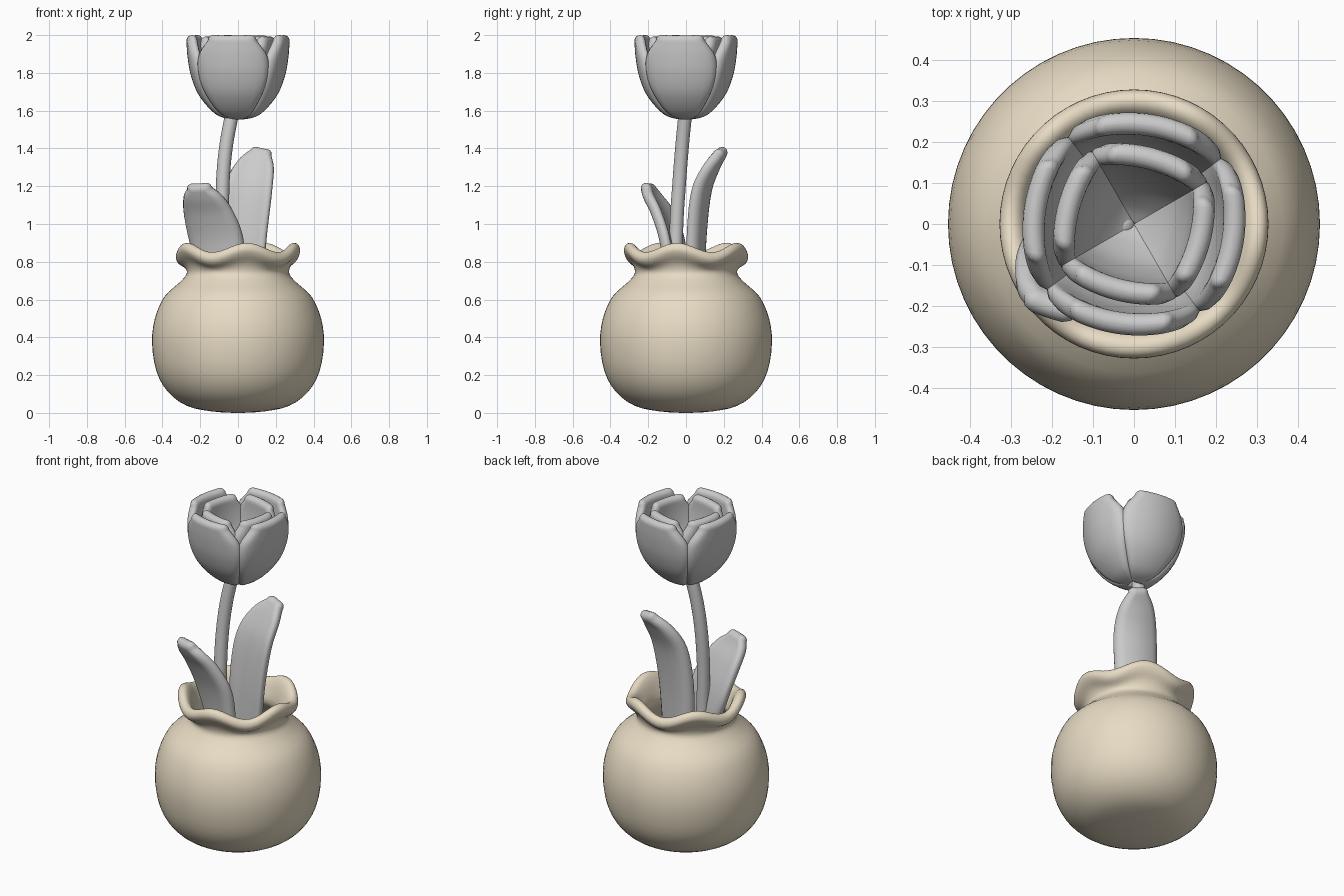
import bpy, bmesh, math
from mathutils import Vector

if "Cube" in bpy.data.objects:
    bpy.data.objects.remove(bpy.data.objects["Cube"])


def spline(pts, sub=5):
    """Catmull-Rom through tuples of any length."""
    p = [pts[0]] + list(pts) + [pts[-1]]
    out = []
    for i in range(1, len(p) - 2):
        a, b, c, d = p[i - 1:i + 3]
        for s in range(sub):
            t = s / sub
            out.append(tuple(0.5 * (2 * y + (z - x) * t + (2 * x - 5 * y + 4 * z - w) * t * t
                                    + (3 * y - x - 3 * z + w) * t ** 3)
                             for x, y, z, w in zip(a, b, c, d)))
    return out + [tuple(pts[-1])]


def make(name, bm, mat=None):
    bmesh.ops.recalc_face_normals(bm, faces=bm.faces)
    me = bpy.data.meshes.new(name)
    bm.to_mesh(me)
    bm.free()
    me.shade_smooth()
    ob = bpy.data.objects.new(name, me)
    bpy.context.collection.objects.link(ob)
    if mat:
        me.materials.append(mat)
    return ob


def bridge(bm, rings):
    for a, b in zip(rings, rings[1:]):
        n = len(a)
        for i in range(n):
            bm.faces.new((a[i], a[(i + 1) % n], b[(i + 1) % n], b[i]))


def stadium(hw, ht):
    """Flat section with round edges."""
    f = hw - ht
    pts = [(-f + 2 * f * i / 10, -ht) for i in range(11)]
    pts += [(f + ht * math.cos(a), ht * math.sin(a)) for a in (-0.79, 0, 0.79)]
    pts += [(f - 2 * f * i / 10, ht) for i in range(11)]
    pts += [(-f - ht * math.cos(a), ht * math.sin(a)) for a in (0.79, 0, -0.79)]
    return pts


def circle(hw, ht):
    return [(hw * math.cos(i * math.tau / 20), ht * math.sin(i * math.tau / 20)) for i in range(20)]


def sweep(name, path, width, bend=0.0, section=stadium):
    """Sweep a section along (x, y, z, half width, half thickness) with rounded ends."""
    pts = spline(path)
    w = Vector(width).normalized()
    frames = []
    for i, p in enumerate(pts):
        t = (Vector(pts[min(i + 1, len(pts) - 1)][:3]) - Vector(pts[max(i - 1, 0)][:3])).normalized()
        frames.append((Vector(p[:3]), t, p[3], p[4]))
    c, t, hw, ht = frames[-1]
    for a in (25, 50, 70, 85):
        s, k = math.sin(math.radians(a)), math.cos(math.radians(a))
        frames.append((c + t * ht * s, t, hw - ht * (1 - k), ht * k))
    bm = bmesh.new()
    rings = []
    for c, t, hw, ht in frames:
        n = w.cross(t).normalized()
        side = t.cross(n)
        rings.append([bm.verts.new(c + side * x + n * (y - bend * x * x)) for x, y in section(hw, ht)])
    bridge(bm, rings)
    bm.faces.new(rings[0])
    bm.faces.new(rings[-1])
    return make(name, bm)


# Vase: hollow lathe with a five-wave lip
clay = bpy.data.materials.new("beige_clay")
clay.diffuse_color = (0.8, 0.71, 0.55, 1)
clay.use_nodes = True
clay.node_tree.nodes["Principled BSDF"].inputs["Base Color"].default_value = clay.diffuse_color
profile = [(0.02, 0), (0.14, 0.008), (0.27, 0.037), (0.37, 0.11), (0.432, 0.22), (0.455, 0.37),
           (0.44, 0.5), (0.39, 0.615), (0.31, 0.69), (0.272, 0.735), (0.28, 0.775), (0.315, 0.81),
           (0.329, 0.84), (0.32, 0.867), (0.298, 0.875), (0.275, 0.86), (0.25, 0.81), (0.232, 0.74),
           (0.27, 0.68), (0.35, 0.59), (0.4, 0.48), (0.412, 0.36), (0.385, 0.23), (0.32, 0.13),
           (0.2, 0.065), (0.02, 0.05)]
bm = bmesh.new()
rings = []
for r, z in spline(profile, 3):
    k = min(max((z - 0.73) / 0.1, 0), 1)
    ring = []
    for i in range(60):
        a = i * math.tau / 60
        dz = 0.025 * k * k * (3 - 2 * k) * math.cos(5 * (a + math.radians(9)))
        ring.append(bm.verts.new((r * math.cos(a), r * math.sin(a), z + dz)))
    rings.append(ring)
bridge(bm, rings)
bm.faces.new(rings[0])
bm.faces.new(rings[-1])
make("vase", bm, clay)

# Stem
R = 0.036
sweep("stem", [(-0.05, -0.05, 0.3, R, R), (-0.07, -0.055, 0.7, R, R), (-0.082, -0.05, 1.0, R, R),
               (-0.08, -0.035, 1.23, R, R), (-0.062, -0.02, 1.42, R, R), (-0.03, -0.003, 1.59, R, R)],
      (1, 0, 0), section=circle)

# Leaves
sweep("front_leaf", [(-0.06, -0.07, 0.4, 0.09, 0.03), (-0.08, -0.07, 0.7, 0.12, 0.03),
                     (-0.12, -0.09, 0.9, 0.15, 0.03), (-0.165, -0.135, 1.05, 0.137, 0.03),
                     (-0.195, -0.18, 1.14, 0.105, 0.03), (-0.205, -0.2, 1.185, 0.07, 0.03)],
      (0.95, -0.3, 0), 1.2)
sweep("back_leaf", [(0.02, 0.06, 0.4, 0.09, 0.03), (0.025, 0.065, 0.7, 0.115, 0.03),
                    (0.035, 0.075, 0.95, 0.128, 0.03), (0.06, 0.1, 1.17, 0.13, 0.03),
                    (0.095, 0.145, 1.3, 0.105, 0.03), (0.122, 0.183, 1.372, 0.06, 0.03)],
      (-0.95, 0.2, 0), 1.8)

# Petals: (radius, z, half width, half thickness), four outer and four inner
outer = [(0.02, 1.572, 0.045, 0.02), (0.1, 1.6, 0.1, 0.025), (0.18, 1.69, 0.162, 0.027),
         (0.222, 1.79, 0.19, 0.027), (0.24, 1.89, 0.182, 0.027), (0.245, 1.972, 0.13, 0.027)]
inner = [(0.01, 1.59, 0.04, 0.02), (0.06, 1.625, 0.09, 0.025), (0.115, 1.7, 0.13, 0.027),
         (0.148, 1.8, 0.15, 0.027), (0.162, 1.89, 0.148, 0.027), (0.165, 1.965, 0.11, 0.027)]
for kind, rows, turn in (("outer", outer, -8), ("inner", inner, -15)):
    for i in range(4):
        a = math.radians(turn + 90 * i)
        c, s = math.cos(a), math.sin(a)
        sweep(f"{kind}_petal_{i + 1}", [(r * c, r * s, z, hw, ht) for r, z, hw, ht in rows],
              (-s, c, 0), 1.4)
